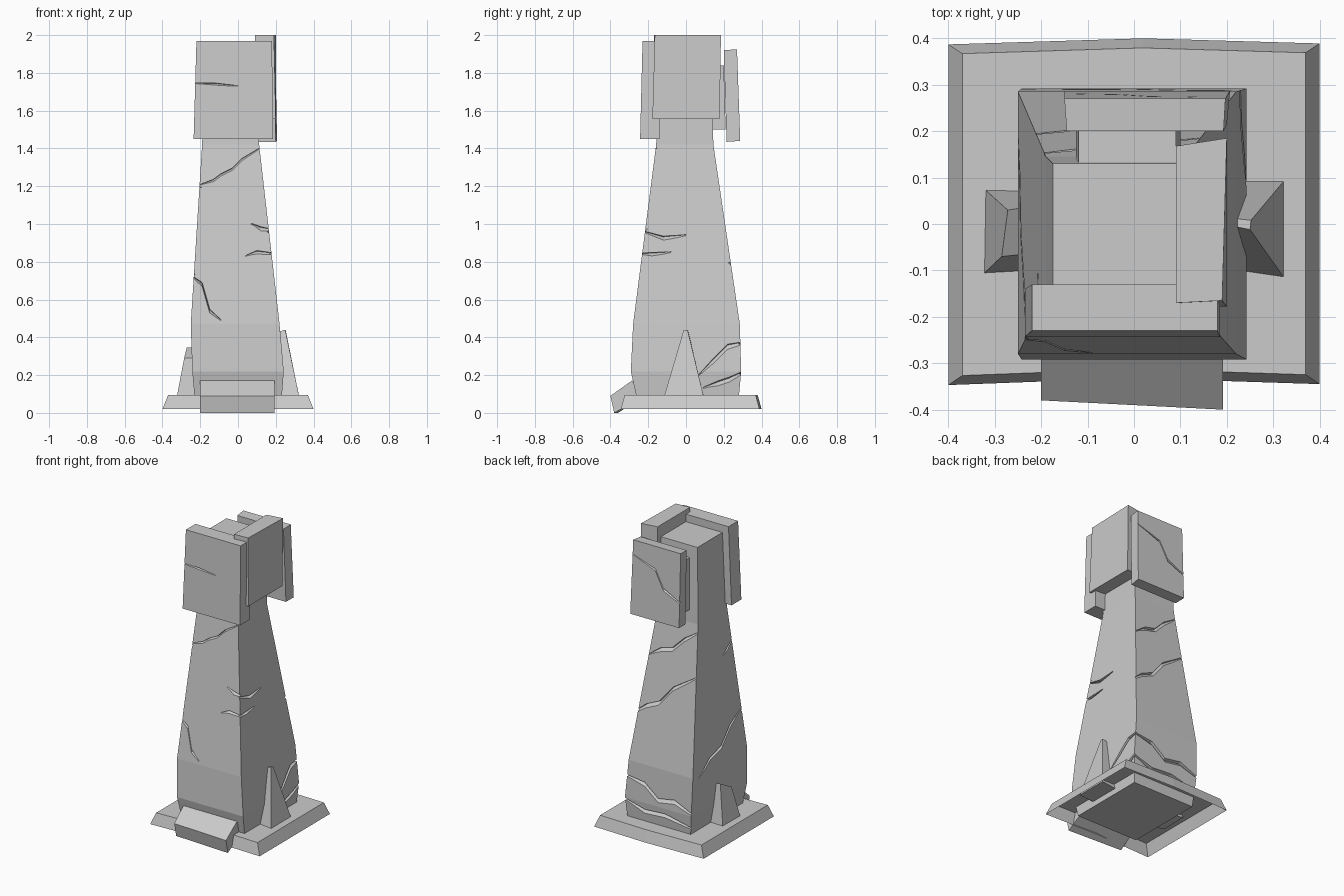
import bpy, bmesh
from mathutils import Vector

if "Cube" in bpy.data.objects:
    bpy.data.objects.remove(bpy.data.objects["Cube"])


def loft(name, rings, cap_bottom=True):
    """Mesh object through a stack of equal-length point rings."""
    bm = bmesh.new()
    vs = [[bm.verts.new(p) for p in r] for r in rings]
    n = len(rings[0])
    for a, b in zip(vs, vs[1:]):
        for i in range(n):
            j = (i + 1) % n
            bm.faces.new((a[i], a[j], b[j], b[i]))
    if cap_bottom:
        bm.faces.new(vs[0][::-1])
    bm.faces.new(vs[-1])
    if cap_bottom:
        bmesh.ops.recalc_face_normals(bm, faces=bm.faces[:])
    me = bpy.data.meshes.new(name)
    bm.to_mesh(me)
    bm.free()
    ob = bpy.data.objects.new(name, me)
    bpy.context.collection.objects.link(ob)
    return ob


def rect(z, x0, x1, y0, y1):
    return [(x0, y0, z), (x1, y0, z), (x1, y1, z), (x0, y1, z)]


# Shaft sections: z, x min, x max, y min, y max
SECTIONS = [(0.03, -.225, .228, -.25, .275), (.22, -.242, .242, -.292, .292),
            (.47, -.25, .22, -.28, .285), (1.42, -.19, .112, -.158, .145),
            (1.92, -.175, .10, -.13, .13)]
NORMAL = {'left': (1, -1, 0), 'right': (2, 1, 0), 'front': (3, -1, 1), 'back': (4, 1, 1)}


def shaft_at(side, z):
    k = NORMAL[side][0]
    for a, b in zip(SECTIONS, SECTIONS[1:]):
        if z <= b[0]:
            t = (z - a[0]) / (b[0] - a[0])
            return a[k] + t * (b[k] - a[k])
    return SECTIONS[-1][k]


def crack(target, side, pts, w=0.012, depth=0.02, plane=None):
    """Cut a jagged groove with an upward-facing ledge into one side."""
    _, sign, axis = NORMAL[side]
    rings = []
    for i, (u, z) in enumerate(pts):
        s = 0.4 if i in (0, len(pts) - 1) else 1.0
        base = plane if plane is not None else shaft_at(side, z)

        def pt(out, dz):
            d = base + sign * out
            return Vector((u, d, z + dz) if axis == 1 else (d, u, z + dz))
        rings.append([pt(.012, w * s), pt(.012, -w * 1.4 * s), pt(-depth * s, w * .5 * s)])
    cutter = loft('crack_cutter', rings)
    cutter.hide_render = True
    mod = target.modifiers.new('crack', 'BOOLEAN')
    mod.object, mod.operation, mod.solver = cutter, 'DIFFERENCE', 'EXACT'
    bpy.context.view_layer.objects.active = target
    bpy.ops.object.modifier_apply(modifier=mod.name)
    bpy.data.objects.remove(cutter)


# Plinth: bowed outline, chamfered sides, open underneath
outline = [(-.4, -.347), (0, -.332), (.4, -.345), (.4, .389), (.02, .4), (-.4, .387)]
loft('plinth', [[(x, y, .02) for x, y in outline],
                [(x * .925, .025 + (y - .025) * .945, .095) for x, y in outline]],
     cap_bottom=False)

# Tapered shaft
shaft = loft('shaft', [rect(*s) for s in SECTIONS])

# Head slabs
front_slab = loft('front_slab', [rect(1.45, -.235, .185, -.243, -.14),
                                 rect(1.97, -.22, .18, -.23, -.13)])
right_slab = loft('right_slab', [
    [(.10, -.175, 1.56), (.2, -.178, 1.555), (.2, .178, 1.555), (.10, .17, 1.56)],
    [(.09, -.17, 2.0), (.19, -.165, 2.0), (.2, .185, 2.0), (.09, .168, 2.0)]])
back_slab = loft('back_slab', [
    [(-.145, .215, 1.435), (.2, .215, 1.435), (.207, .287, 1.44), (-.15, .287, 1.44)],
    [(-.145, .2, 1.92), (.193, .2, 1.92), (.197, .27, 1.925), (-.15, .27, 1.925)]])
loft('back_spacer', [rect(1.5, -.125, .10, .12, .21), rect(1.84, -.12, .09, .12, .2)])

# Fallen block leaning on the front of the plinth
side = [(-.38, .0), (-.40, .09), (-.285, .172), (-.235, .08)]
loft('front_block', [[(-.2, y + .02 * (y < -.3), z) for y, z in side],
                     [(.192, y, z) for y, z in side]])

# Rock wedges against the sides
loft('right_spike', [
    [(.2, -.105, .06), (.325, -.118, .08), (.325, .095, .08), (.2, .1, .06)],
    [(.215, -.005, .43), (.25, -.012, .44), (.252, .008, .44), (.215, .012, .43)]])
loft('left_spike', [
    [(-.21, -.105, .06), (-.325, -.108, .08), (-.322, .075, .08), (-.21, .075, .06)],
    [(-.235, -.065, .29), (-.285, -.07, .29), (-.272, .03, .345), (-.24, .035, .345)]])

# Cracks in the shaft: side, points along the side (position, z), half width
CRACKS = [
    ('front', [(-.22, 1.20), (-.13, 1.23), (-.09, 1.26), (-.03, 1.29), (.02, 1.34), (.13, 1.41)], .008),
    ('left', [(-.2, 1.20), (-.14, 1.16), (-.09, 1.13)], .012),
    ('front', [(-.27, .74), (-.19, .68), (-.15, .54), (-.09, .49)], .013),
    ('left', [(-.26, .74), (-.12, .66), (-.02, .56), (.1, .53), (.22, .45)], .013),
    ('front', [(.07, 1.0), (.12, .975), (.2, .965)], .014),
    ('right', [(-.25, .965), (-.12, .925), (0, .94)], .014),
    ('front', [(.04, .83), (.1, .85), (.22, .84)], .012),
    ('right', [(-.26, .84), (-.18, .84), (-.08, .85)], .012),
    ('back', [(.14, 1.15), (.06, 1.2), (-.02, 1.22), (-.1, 1.30), (-.2, 1.37)], .016),
    ('back', [(.26, .73), (.13, .83), (.04, .87), (-.05, .98), (-.23, 1.1)], .016),
    ('back', [(.27, .37), (.1, .34), (.0, .26), (-.12, .28), (-.28, .22)], .018),
    ('back', [(.28, .22), (.1, .16), (-.05, .17), (-.27, .13)], .018),
    ('right', [(.07, .2), (.15, .28), (.22, .35), (.32, .375)], .018),
    ('right', [(.09, .13), (.17, .155), (.23, .175), (.32, .225)], .018),
]
for where, pts, w in CRACKS:
    crack(shaft, where, pts, w)

# Cracks in the head slabs
crack(front_slab, 'front', [(-.26, 1.745), (-.12, 1.74), (0, 1.73)], .008, plane=-.237)
crack(back_slab, 'back', [(.23, 1.84), (.03, 1.77), (-.03, 1.66), (-.18, 1.59)], .010, plane=.277)
